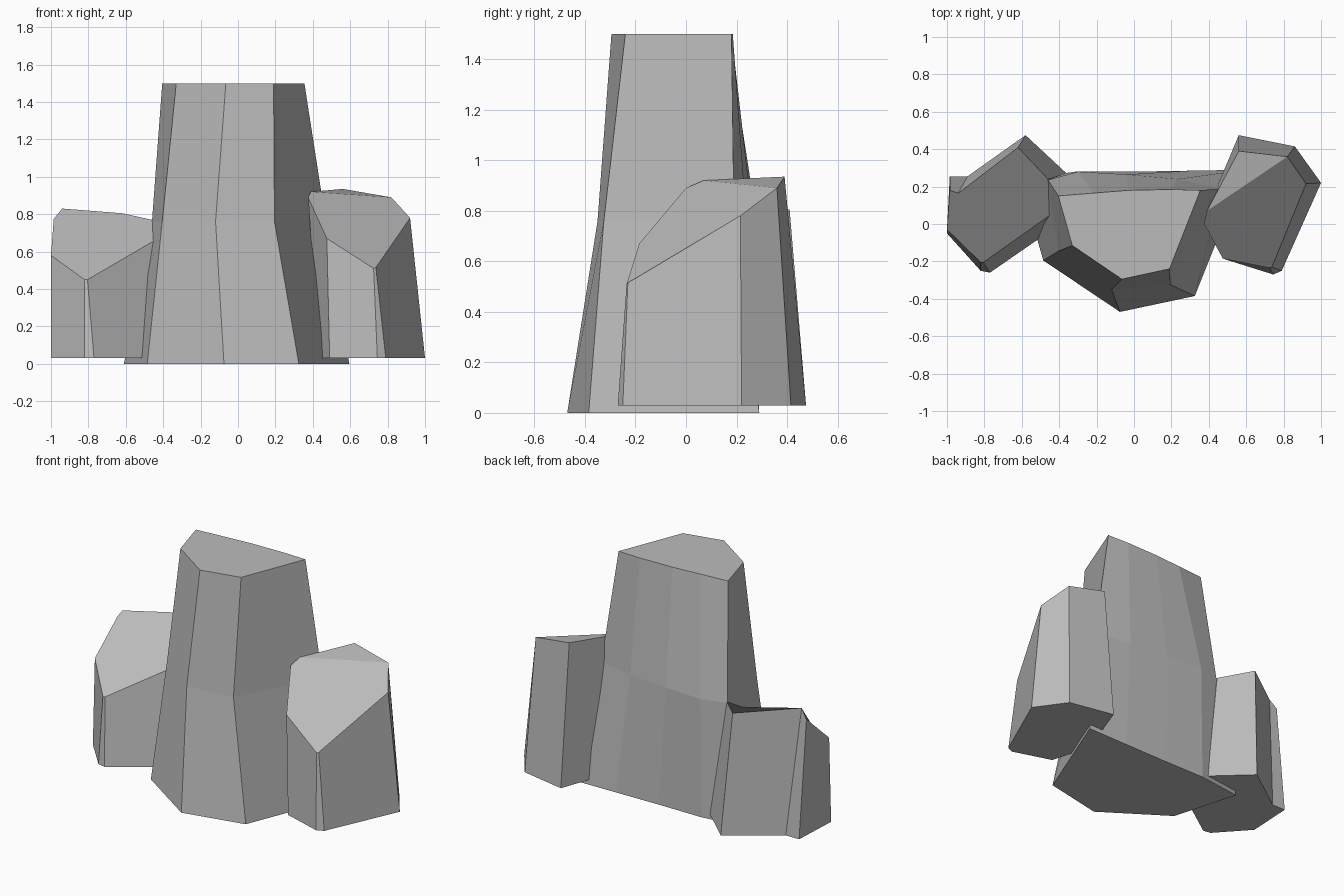
import bpy
import bmesh

# Remove the default object
default_cube = bpy.data.objects.get("Cube")
if default_cube:
    bpy.data.objects.remove(default_cube, do_unlink=True)

# Single stone colour
stone = bpy.data.materials.new("grey_stone")
stone.use_nodes = True
stone_colour = (0.5, 0.5, 0.5, 1.0)
stone.diffuse_color = stone_colour
principled = stone.node_tree.nodes["Principled BSDF"]
principled.inputs["Base Color"].default_value = stone_colour
principled.inputs["Roughness"].default_value = 0.9


def level(outline, height):
    """Lift a flat outline to one height."""
    return [(x, y, height) for x, y in outline]


def loft_rock(name, rings, crease=None):
    """Join matching rings, bottom to top, into one faceted closed stone."""
    bm = bmesh.new()
    loops = [[bm.verts.new(point) for point in ring] for ring in rings]
    for lower, upper in zip(loops, loops[1:]):
        count = len(lower)
        for i in range(count):
            j = (i + 1) % count
            bm.faces.new((lower[i], lower[j], upper[j], upper[i]))
    bm.faces.new(list(reversed(loops[0])))
    cap = bm.faces.new(loops[-1])
    if crease:
        start, end = crease
        bmesh.utils.face_split(cap, loops[-1][start], loops[-1][end])
    bmesh.ops.recalc_face_normals(bm, faces=bm.faces[:])

    mesh = bpy.data.meshes.new(name)
    bm.to_mesh(mesh)
    bm.free()
    mesh.materials.append(stone)
    rock = bpy.data.objects.new(name, mesh)
    bpy.context.collection.objects.link(rock)
    return rock


# Tall central rock: five broad sides, with a gently bowed back
base = [(-.61, .24), (-.485, -.195), (-.075, -.47), (.325, -.385),
        (.595, .29), (.3, .285), (0, .28), (-.31, .28)]
waist = [(-.46, .235), (-.405, -.145), (-.12, -.35), (.195, -.325),
         (.47, .19), (.23, .24), (-.04, .265), (-.3, .28)]
crown = [(-.405, .15), (-.33, -.115), (-.065, -.295), (.19, -.24),
         (.355, .18), (.2, .185), (-.03, .18), (-.22, .165)]
loft_rock("tall_rock", [level(base, 0), level(waist, .76), level(crown, 1.5)])

# Short rock on the left, with a forward-sloping top
left_base = [(.56, .475), (.435, .13), (.435, .01), (.49, -.19),
             (.745, -.27), (.79, -.25), (1, .22), (.86, .415)]
left_top = [(.56, .39, .935), (.39, .07, .92), (.375, 0, .89),
            (.475, -.185, .67), (.725, -.235, .51), (.737, -.23, .515),
            (.92, .215, .78), (.82, .36, .89)]
loft_rock("left_rock", [level(left_base, .03), left_top], crease=(1, 7))

# Short rock on the right, lower and turned outwards
right_base = [(-1, -.05), (-.82, -.25), (-.77, -.26), (-.51, -.08),
              (-.36, .27), (-.58, .475), (-.89, .255), (-.985, .255)]
right_top = [(-1, -.03, .58), (-.82, -.205, .45), (-.805, -.205, .45),
             (-.445, .05, .66), (-.46, .24, .77), (-.62, .41, .805),
             (-.94, .165, .83), (-.985, .18, .775)]
loft_rock("right_rock", [level(right_base, .03), right_top])
